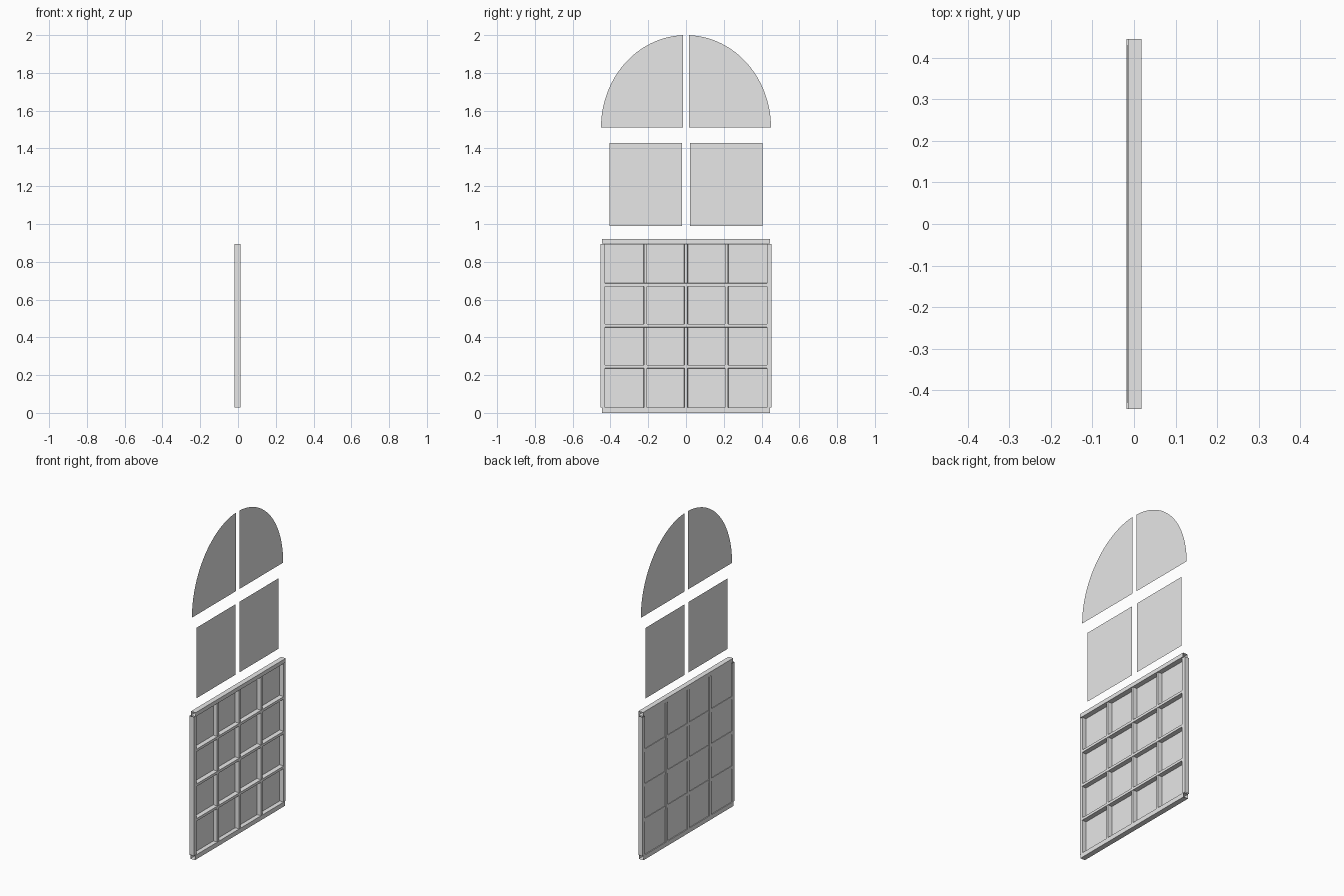
import bpy
import math

cube = bpy.data.objects.get("Cube")
if cube:
    bpy.data.objects.remove(cube, do_unlink=True)

grey = bpy.data.materials.new("light_grey")
grey.use_nodes = True
grey.diffuse_color = (0.8, 0.8, 0.8, 1)
grey.node_tree.nodes["Principled BSDF"].inputs["Base Color"].default_value = (0.8, 0.8, 0.8, 1)


def add_mesh(name, verts, faces):
    mesh = bpy.data.meshes.new(name)
    mesh.from_pydata(verts, [], faces)
    mesh.materials.append(grey)
    obj = bpy.data.objects.new(name, mesh)
    bpy.context.collection.objects.link(obj)
    return obj


def bar(name, axis, centre, half_back, half_front, x_back, x_front, start, end):
    """Open-ended bar along y or z, tapering from its back to its front."""
    profile = [(x_back, centre - half_back), (x_front, centre - half_front),
               (x_front, centre + half_front), (x_back, centre + half_back)]
    verts = []
    for t in (start, end):
        verts += [(x, t, c) if axis == "y" else (x, c, t) for x, c in profile]
    faces = []
    for i in range(4):
        j = (i + 1) % 4
        face = (i, j, j + 4, i + 4)
        faces.append(face if axis == "y" else face[::-1])
    # Flip so that normals face outward
    return add_mesh(name, verts, [f[::-1] for f in faces])


def pane(name, x, outline):
    """Flat sheet facing +x; the outline runs counter-clockwise in y, z."""
    return add_mesh(name, [(x, y, z) for y, z in outline], [tuple(range(len(outline)))])


def rectangle(y0, y1, z0, z1):
    return [(y0, z0), (y1, z0), (y1, z1), (y0, z1)]


BOTTOM, TOP, SIDE = 0.028, 0.895, 0.43
BACK, FRONT = -0.018, 0.018
GLASS_X = -0.013

# Outer frame
bar("top_rail", "y", 0.908, 0.0125, 0.0125, -0.0145, FRONT, -0.445, 0.445)
bar("bottom_rail", "y", 0.014, 0.014, 0.014, BACK, 0.0145, -0.445, 0.445)
for name, sign in (("left_stile", -1), ("right_stile", 1)):
    bar(name, "z", sign * 0.441, 0.0115, 0.0115, BACK, 0.0125, BOTTOM, TOP)

# Glazing bars
y_lines = [-SIDE + i * SIDE / 2 for i in range(5)]
z_lines = [BOTTOM + i * (TOP - BOTTOM) / 4 for i in range(5)]
for i in range(1, 4):
    bar(f"upright_bar_{i}", "z", y_lines[i], 0.01, 0.008, BACK, 0.0125, BOTTOM, TOP)
    bar(f"cross_bar_{i}", "y", z_lines[i], 0.01, 0.008, -0.0165, 0.0145, -SIDE, SIDE)

# Small panes of the lower sash
for row in range(4):
    for col in range(4):
        pane(f"small_pane_{row}_{col}", GLASS_X,
             rectangle(y_lines[col], y_lines[col + 1], z_lines[row], z_lines[row + 1]))

# Middle panes and arched top panes, mirrored about the centre
SEGMENTS = 24
for name, sign in (("front", -1), ("back", 1)):
    square = rectangle(0.021, 0.405, 0.99, 1.43)
    arch = [(0.017, 1.51)]
    last = math.acos(0.017 / 0.45)
    for i in range(SEGMENTS + 1):
        a = last * i / SEGMENTS
        arch.append((0.45 * math.cos(a), 1.51 + 0.49 * math.sin(a)))
    for part, outline in (("middle_pane", square), ("arched_pane", arch)):
        points = [(sign * y, z) for y, z in outline]
        pane(f"{name}_{part}", -0.003, points[::sign])
